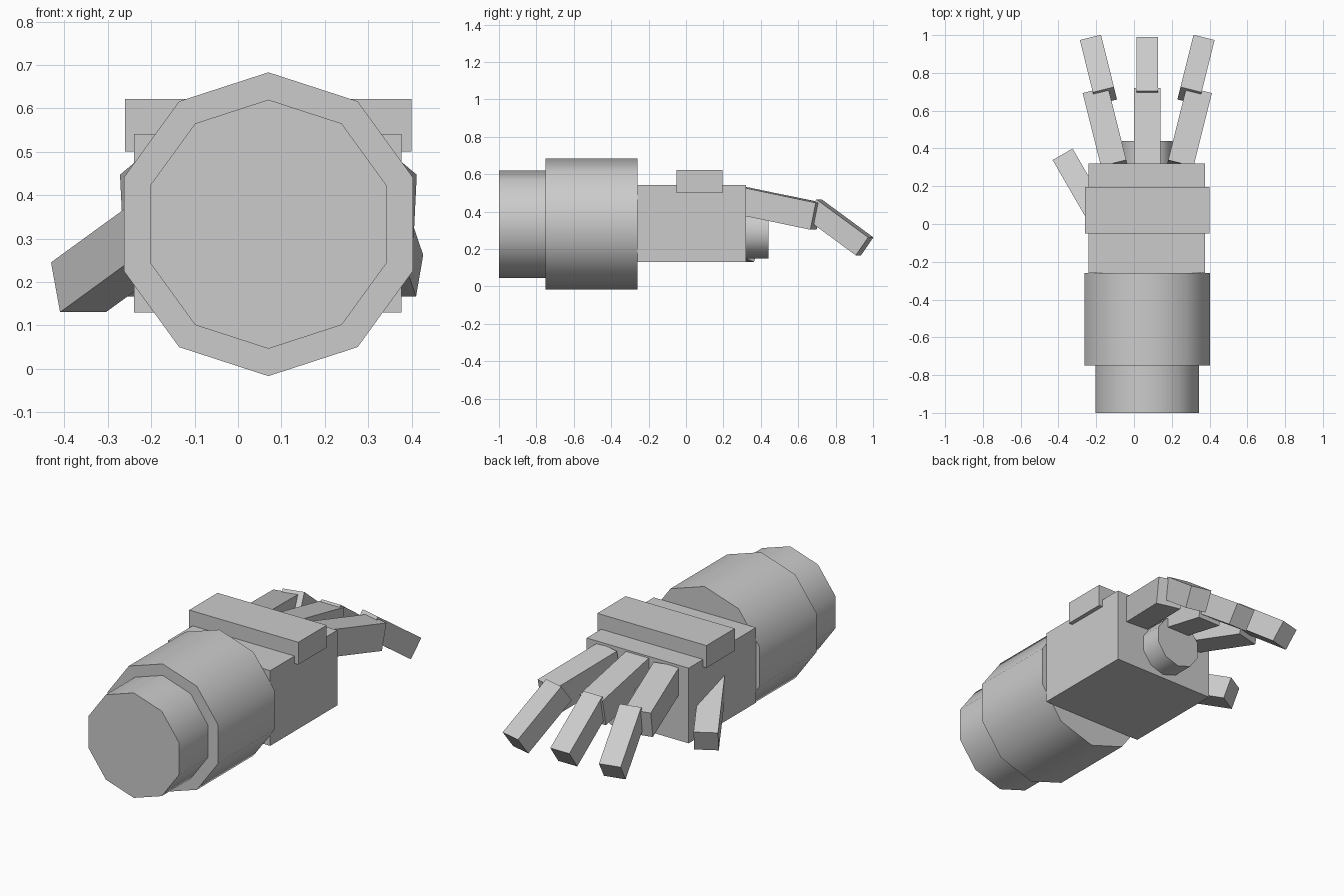
import bpy, bmesh
from math import radians
from mathutils import Matrix, Vector

if "Cube" in bpy.data.objects:
    bpy.data.objects.remove(bpy.data.objects["Cube"])

CX = 0.07  # centre line of the arm


def make(name, bm):
    bmesh.ops.recalc_face_normals(bm, faces=bm.faces)
    me = bpy.data.meshes.new(name)
    bm.to_mesh(me)
    bm.free()
    ob = bpy.data.objects.new(name, me)
    bpy.context.collection.objects.link(ob)
    return ob


def box(name, lo, hi):
    lo, hi = Vector(lo), Vector(hi)
    bm = bmesh.new()
    m = Matrix.Translation((lo + hi) / 2) @ Matrix.Diagonal((*(hi - lo), 1))
    bmesh.ops.create_cube(bm, size=1, matrix=m)
    return make(name, bm)


def barrel(name, r, y0, y1, z):
    # ten-sided cylinder along y, a corner pointing to +x
    bm = bmesh.new()
    m = Matrix.Translation((CX, (y0 + y1) / 2, z)) @ Matrix.Rotation(radians(90), 4, 'X')
    ends = bmesh.ops.create_cone(bm, cap_ends=True, segments=10, radius1=r, radius2=r,
                                 depth=y1 - y0, matrix=m)
    ob = make(name, bm)
    bpy.context.view_layer.objects.active = ob
    ob.select_set(True)
    bpy.ops.object.shade_smooth_by_angle(angle=radians(40))
    ob.select_set(False)
    return ob


def segment(name, tip, w, t, length, pitch, yaw):
    # bar ending at the top centre of its tip face, running back from there
    bm = bmesh.new()
    m = (Matrix.Translation(tip) @ Matrix.Rotation(radians(yaw), 4, 'Z')
         @ Matrix.Rotation(radians(-pitch), 4, 'X')
         @ Matrix.Translation((0, -length / 2, -t / 2)) @ Matrix.Diagonal((w, length, t, 1)))
    bmesh.ops.create_cube(bm, size=1, matrix=m)
    return make(name, bm)


# Forearm and cuff
barrel("forearm", 0.287, -1.0, -0.75, 0.333)
barrel("cuff", 0.35, -0.75, -0.26, 0.333)

# Palm, knuckle plate and palm emitter
box("palm", (-0.24, -0.26, 0.13), (0.377, 0.32, 0.541))
box("knuckle_plate", (-0.26, -0.05, 0.50), (0.40, 0.195, 0.622))
barrel("palm_emitter", 0.14, 0.25, 0.44, 0.29)

# Three fingers: middle one straight, outer pair splayed
for side, label in ((-1, "left"), (0, "middle"), (1, "right")):
    k = abs(side)
    segment(label + "_finger_base", (CX + side * 0.275, 0.72 - 0.01 * k, 0.45 - 0.003 * k),
            0.138, 0.147, 0.408, 11.5, -14 * side)
    segment(label + "_finger_tip", (CX + side * 0.301, 0.99 - 0.002 * k, 0.262),
            0.115, 0.118, 0.35, 35.5, -14 * side)

# Thumb
segment("thumb", (-0.378, 0.369, 0.245), 0.122, 0.122, 0.41, 20, 30)
